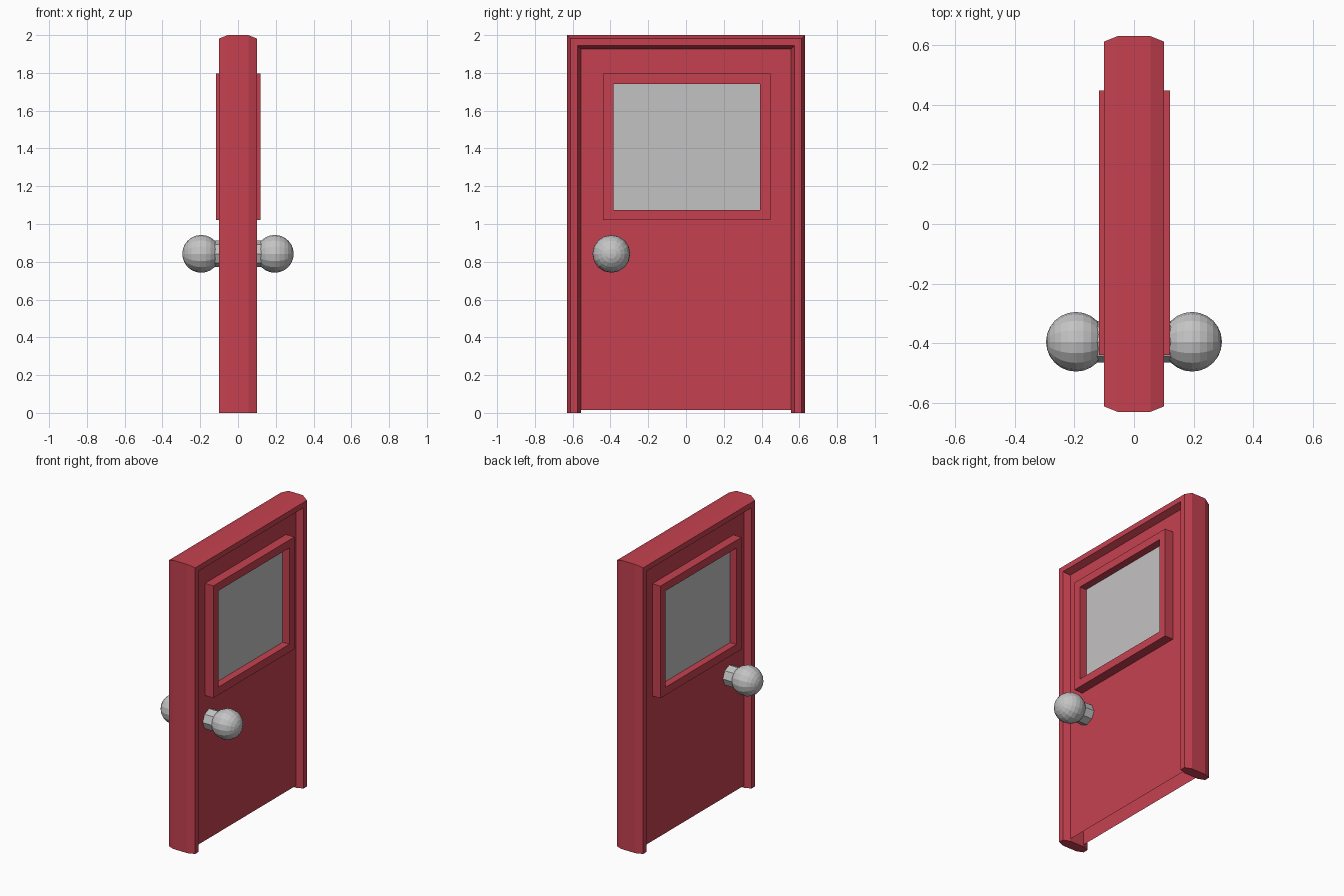
import bpy, bmesh, math
from mathutils import Matrix

if "Cube" in bpy.data.objects:
    bpy.data.objects.remove(bpy.data.objects["Cube"])


def material(name, rgb):
    m = bpy.data.materials.new(name)
    m.diffuse_color = (*rgb, 1)
    m.use_nodes = True
    m.node_tree.nodes["Principled BSDF"].inputs["Base Color"].default_value = m.diffuse_color
    return m


RED = material("door red", (0.56, 0.053, 0.08))
GLASS = material("window grey", (0.55, 0.54, 0.54))
METAL = material("knob grey", (0.55, 0.55, 0.55))


def finish(name, bm, mat, normals=True):
    if normals:
        bmesh.ops.recalc_face_normals(bm, faces=bm.faces)
    me = bpy.data.meshes.new(name)
    bm.to_mesh(me)
    bm.free()
    me.materials.append(mat)
    ob = bpy.data.objects.new(name, me)
    bpy.context.collection.objects.link(ob)
    return ob


def sweep(name, profile, path, closed, mat):
    """Sweep (inset, x) profile round path of (y, z, y_dir, z_dir) mitred corners."""
    bm = bmesh.new()
    rings = [[bm.verts.new((x, y + d * dy, z + d * dz)) for d, x in profile]
             for y, z, dy, dz in path]
    n = len(profile)
    pairs = list(zip(rings, rings[1:]))
    if closed:
        pairs.append((rings[-1], rings[0]))
    else:
        bm.faces.new(rings[0])
        bm.faces.new(rings[-1])
    for a, b in pairs:
        for i in range(n):
            j = (i + 1) % n
            bm.faces.new((a[i], a[j], b[j], b[i]))
    return finish(name, bm, mat)


def plate(name, x, y0, y1, z0, z1, mat):
    bm = bmesh.new()
    pts = [(y0, z0), (y1, z0), (y1, z1), (y0, z1)]
    if x < 0:
        pts.reverse()
    bm.faces.new([bm.verts.new((x, y, z)) for y, z in pts])
    return finish(name, bm, mat, False)


# Chamfered outer frame: two jambs and a head, open at the floor
half = [(0, 0.055), (0.018, 0.1), (0.055, 0.1), (0.073, 0.055)]
profile = half + [(d, -x) for d, x in reversed(half)]
W = 0.63
sweep("door_frame", profile,
      [(-W, 0, 1, 0), (-W, 2, 1, -1), (W, 2, -1, -1), (W, 0, -1, 0)], False, RED)

Y0, Y1, Z0, Z1 = -0.44, 0.447, 1.02, 1.797
for side, label, depth in ((1, "right", 0.12), (-1, "left", 0.117)):
    # Door skin
    plate("door_panel_" + label, side * 0.055, -0.558, 0.558, 0.015, 1.93, RED)

    # Raised window surround and glass
    t = 0.055
    ring = [(0, side * 0.05), (0, side * depth), (t, side * depth), (t, side * 0.05)]
    sweep("window_surround_" + label, ring,
          [(Y0, Z0, 1, 1), (Y1, Z0, -1, 1), (Y1, Z1, -1, -1), (Y0, Z1, 1, -1)], True, RED)
    plate("window_glass_" + label, side * 0.068, Y0 + t, Y1 - t, Z0 + t, Z1 - t, GLASS)

    # Knob with its neck, both turned about the x axis
    turn = Matrix.Rotation(math.pi / 2, 4, 'Y')
    bm = bmesh.new()
    bmesh.ops.create_uvsphere(bm, u_segments=16, v_segments=12, radius=0.1,
                              matrix=Matrix.Translation((side * 0.195, -0.395, 0.842)) @ turn)
    finish("knob_" + label, bm, METAL)
    bm = bmesh.new()
    bmesh.ops.create_cone(bm, cap_ends=True, segments=8, radius1=0.07, radius2=0.07, depth=0.1,
                          matrix=Matrix.Translation((side * 0.1, -0.395, 0.842)) @ turn)
    finish("knob_neck_" + label, bm, METAL)
